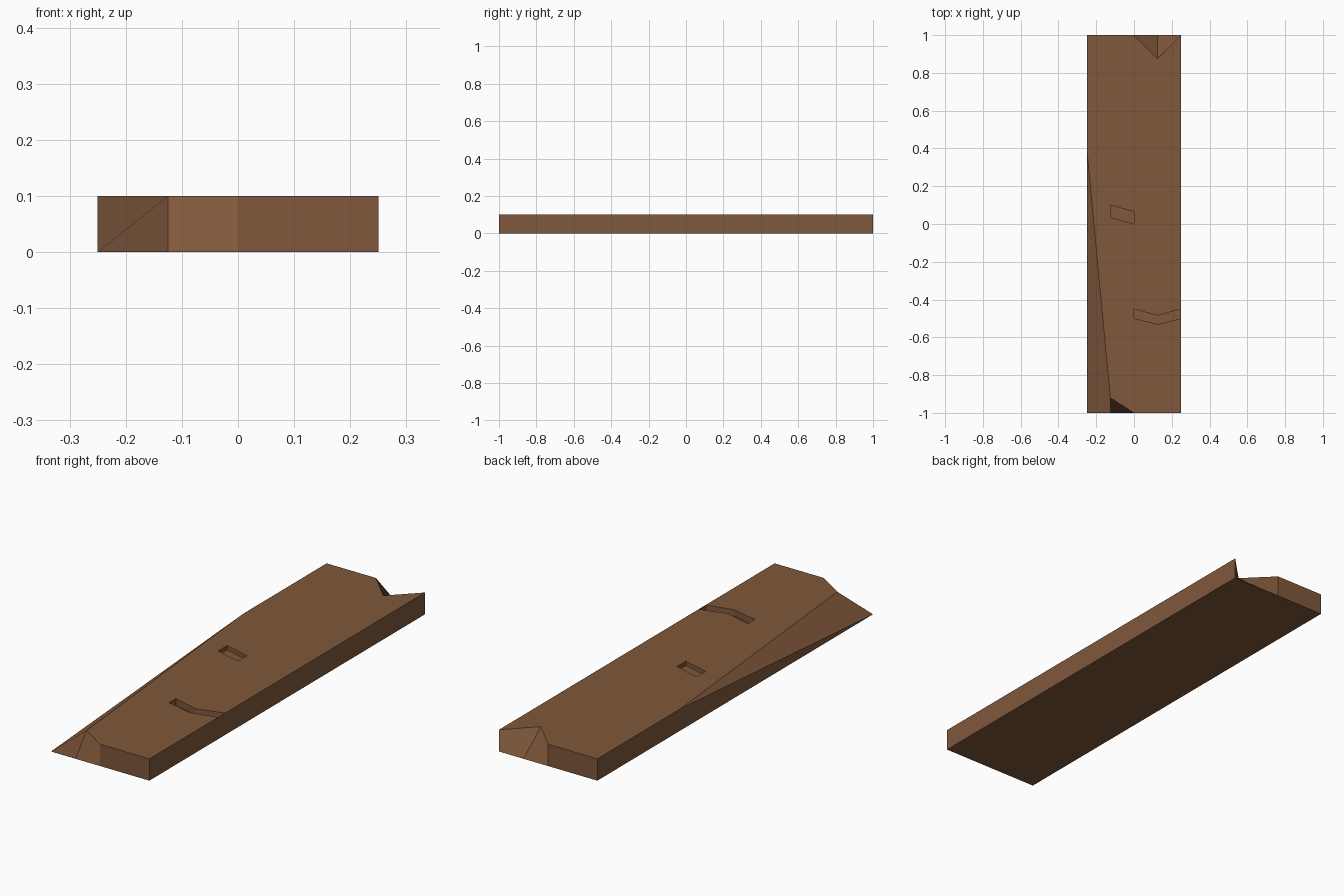
import bpy, bmesh

if "Cube" in bpy.data.objects:
    bpy.data.objects.remove(bpy.data.objects["Cube"])

H = 0.1          # plank thickness
W, L = 0.25, 1.0  # half width, half length

bm = bmesh.new()


def point(x, y, z=H):
    return bm.verts.new((x, y, z))


def recess(loop, depth):
    """Sink a counter-clockwise loop of top vertices: walls plus floor."""
    low = [point(v.co.x, v.co.y, v.co.z - depth) for v in loop]
    for i in range(len(loop)):
        j = (i + 1) % len(loop)
        bm.faces.new((loop[i], loop[j], low[j], low[i]))
    bm.faces.new(low)


# Bottom outline: front edge, then back edge
front_l, front_a, front_b, front_r = [point(x, -L, 0) for x in (-W, -W / 2, 0, W)]
back_l, back_a, back_b, back_r = [point(x, L, 0) for x in (-W, 0, W / 2, W)]

# Top outline: splintered front left corner and notched back end
chip_end = point(-W, 0.4)
chip_tip = point(-W / 2, -0.92)
nose = point(0, -L)
top_fr, top_br, top_bl = point(W, -L), point(W, L), point(-W, L)
notch_l, notch_tip = point(0, L), point(W / 2, 0.875)

# Crack at the right edge and small slot in the middle (both counter-clockwise)
crack = [point(*p) for p in ((0, -0.45), (0, -0.5), (0.125, -0.53),
                             (W, -0.5), (W, -0.45), (0.125, -0.485))]
slot = [point(*p) for p in ((-0.125, 0.1), (-0.125, 0.035), (0, 0), (0, 0.065))]

# Top surface in two pieces meeting at the slot
bm.faces.new((chip_end, slot[0], slot[3], crack[4], top_br, notch_tip, notch_l, top_bl))
bm.faces.new((chip_end, chip_tip, nose, top_fr, crack[3], crack[2], crack[1], crack[0],
              crack[5], crack[4], slot[3], slot[2], slot[1], slot[0]))

# Bottom and sides
bm.faces.new((front_l, back_l, back_a, back_b, back_r, front_r, front_b, front_a))
bm.faces.new((front_l, chip_end, top_bl, back_l))
bm.faces.new((front_b, front_r, top_fr, nose))
bm.faces.new((back_a, back_l, top_bl, notch_l))
bm.faces.new((front_r, back_r, top_br, crack[4], crack[3], top_fr))

# Chipped corner and back notch slopes
bm.faces.new((nose, chip_tip, front_a, front_b))
bm.faces.new((front_l, front_a, chip_tip, chip_end))
bm.faces.new((notch_l, notch_tip, back_b, back_a))
bm.faces.new((notch_tip, top_br, back_r, back_b))

# Sunken details
recess(crack, 0.03)
recess(slot, 0.02)

mesh = bpy.data.meshes.new("wooden_plank")
bm.to_mesh(mesh)
bm.free()

wood = bpy.data.materials.new("brown wood")
wood.diffuse_color = (0.215, 0.098, 0.044, 1)
wood.use_nodes = True
wood.node_tree.nodes["Principled BSDF"].inputs["Base Color"].default_value = wood.diffuse_color
mesh.materials.append(wood)
plank = bpy.data.objects.new("wooden_plank", mesh)
bpy.context.collection.objects.link(plank)
